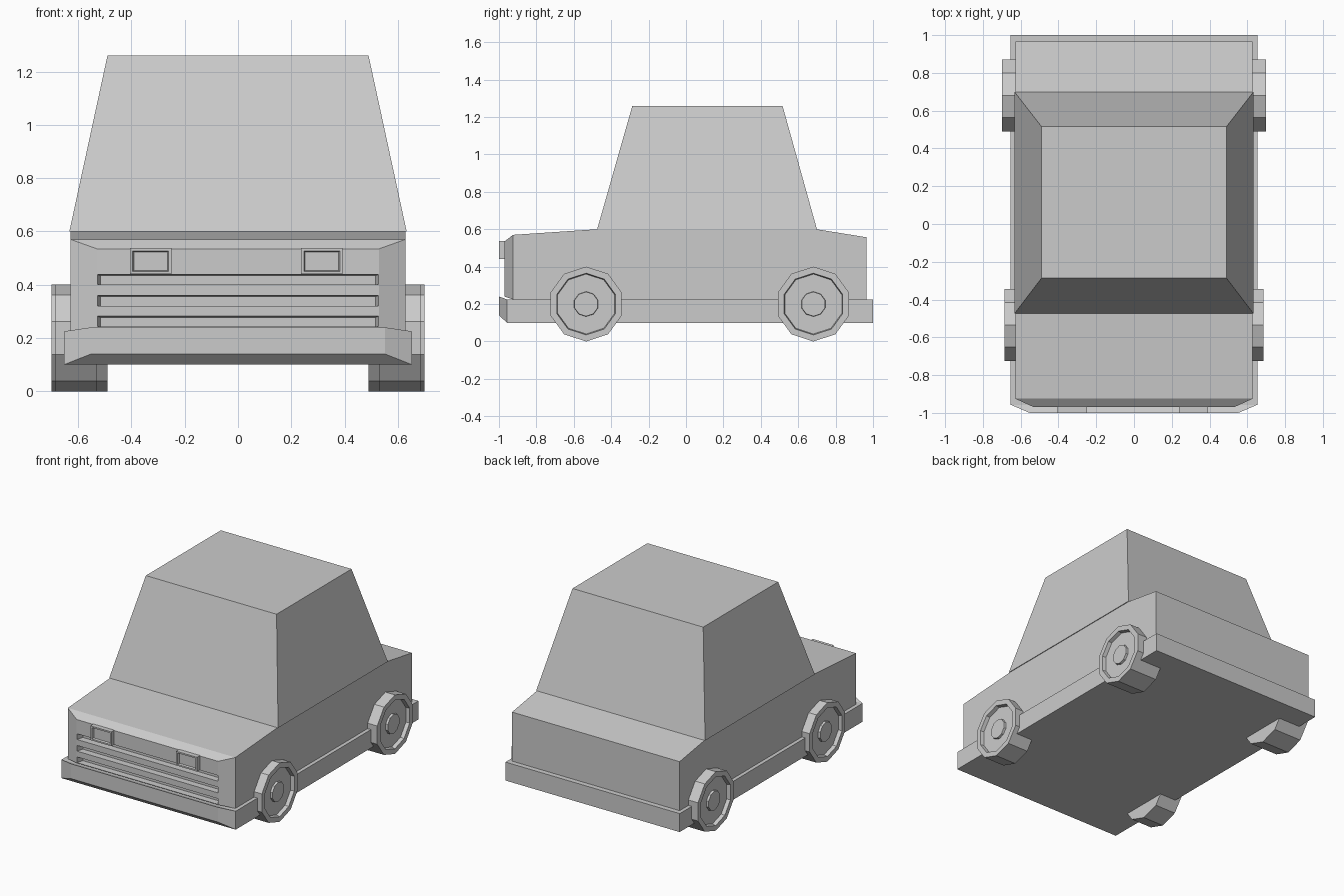
import bpy, bmesh
from math import sin, cos, tau

if "Cube" in bpy.data.objects:
    bpy.data.objects.remove(bpy.data.objects["Cube"])


def loft(name, *groups):
    """Skin one or more stacks of equal-length point rings, capped at both ends."""
    bm = bmesh.new()
    for rings in groups:
        vs = [[bm.verts.new(p) for p in ring] for ring in rings]
        n = len(vs[0])
        for a, b in zip(vs, vs[1:]):
            for i in range(n):
                j = (i + 1) % n
                bm.faces.new((a[i], a[j], b[j], b[i]))
        bm.faces.new(vs[0][::-1])
        bm.faces.new(vs[-1])
    bmesh.ops.recalc_face_normals(bm, faces=bm.faces)
    me = bpy.data.meshes.new(name)
    bm.to_mesh(me)
    bm.free()
    ob = bpy.data.objects.new(name, me)
    bpy.context.collection.objects.link(ob)
    return ob


def section(y, half, z0, z1, cx=0):
    """Upright rectangle across the car at depth y."""
    return [(cx - half, y, z0), (cx + half, y, z0), (cx + half, y, z1), (cx - half, y, z1)]


def plan(z, half, y0, y1):
    """Level rectangle at height z."""
    return [(-half, y0, z), (half, y0, z), (half, y1, z), (-half, y1, z)]


def decagon(x, y, r):
    """Ten-sided wheel ring with a corner at the top."""
    return [(x, y + r * sin(i * tau / 10), 0.2 + r * cos(i * tau / 10)) for i in range(10)]


# Body with chamfered nose and sloping hood and trunk
body = loft("body", [
    section(-0.97, 0.53, 0.24, 0.535),
    section(-0.925, 0.628, 0.225, 0.57),
    section(-0.475, 0.628, 0.225, 0.60),
    section(0.698, 0.628, 0.225, 0.60),
    section(0.965, 0.628, 0.225, 0.557)])

# Grille slots cut into the nose
slots = loft("grille_cutter", *[
    [section(-0.99, 0.533, z, z + 0.041), section(-0.925, 0.516, z, z + 0.034)]
    for z in (0.243, 0.321, 0.40)])
slots.hide_render = True
slots.hide_set(True)
cut = body.modifiers.new("grille", 'BOOLEAN')
cut.operation = 'DIFFERENCE'
cut.solver = 'EXACT'
cut.object = slots

# Bumper skirt around the base
loft("bumper_skirt", [
    section(-1.0, 0.552, 0.14, 0.24),
    section(-0.957, 0.653, 0.10, 0.225),
    section(1.0, 0.653, 0.10, 0.225)])

# Cabin
loft("cabin", [plan(0.60, 0.633, -0.475, 0.70), plan(1.26, 0.49, -0.287, 0.516)])

# Headlights with a shallow recessed lens
for side, cx in (("left", -0.328), ("right", 0.315)):
    loft("headlight_" + side, [
        section(-0.95, 0.078, 0.44, 0.537, cx),
        section(-1.0, 0.078, 0.44, 0.537, cx),
        section(-1.0, 0.068, 0.45, 0.527, cx),
        section(-0.985, 0.063, 0.453, 0.523, cx)])

# Wheels with sunken rims and raised hubs
for end, y, inner, outer in (("front", -0.534, 0.53, 0.686), ("rear", 0.681, 0.49, 0.70)):
    for side, s in (("left", -1), ("right", 1)):
        loft(f"{end}_{side}_wheel", [decagon(s * x, y, r) for x, r in (
            (inner, 0.2), (outer, 0.2), (outer, 0.165), (outer - 0.025, 0.16),
            (outer - 0.025, 0.067), (outer - 0.01, 0.065))])
